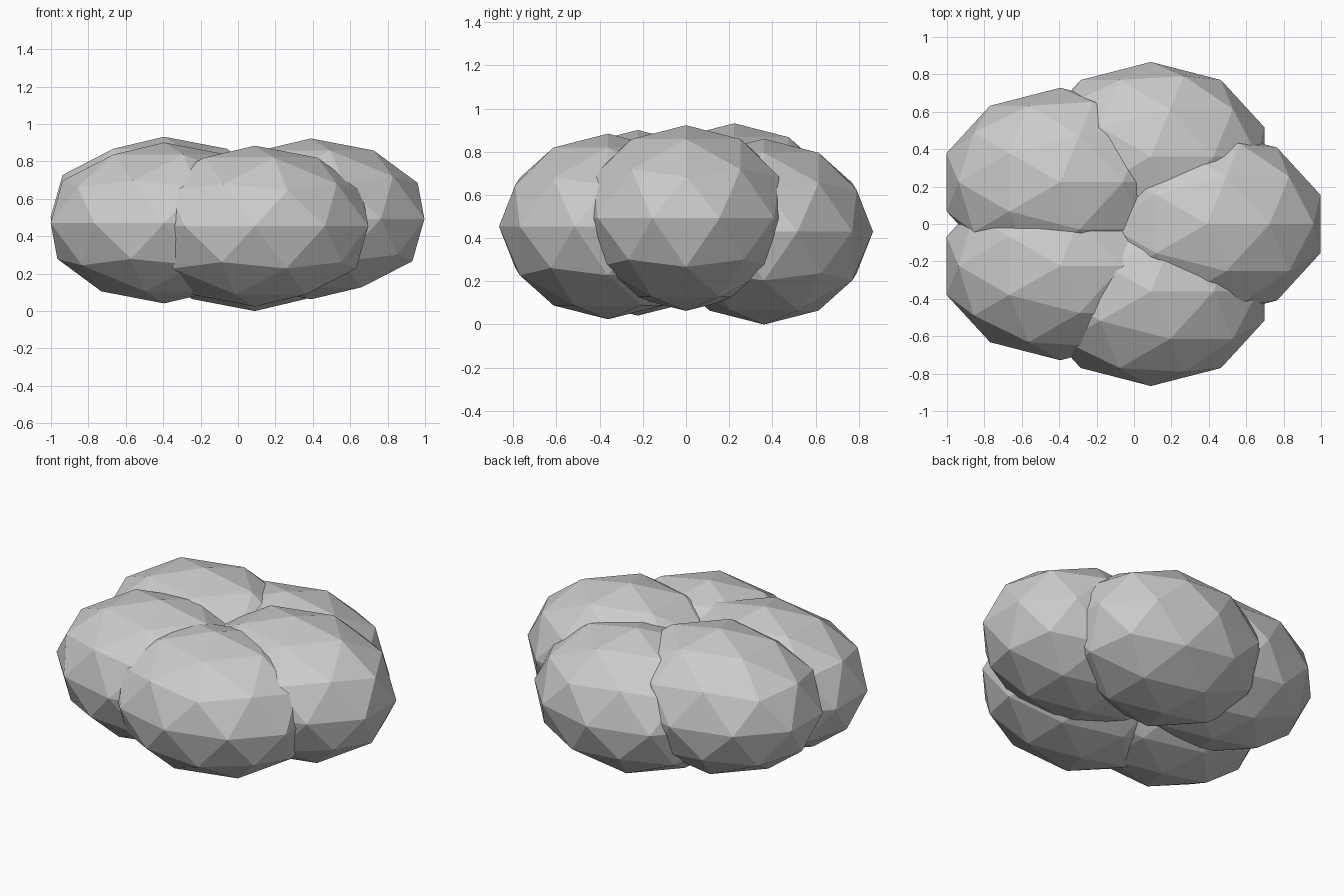
import bpy
from math import cos, sin, radians

if "Cube" in bpy.data.objects:
    bpy.data.objects.remove(bpy.data.objects["Cube"])

# Cluster of five flattened low-poly lobes on an oval ring
LOBE_SCALE = (0.638, 0.505, 0.43)
RING_X, RING_Y, OFFSET_X = 0.434, 0.38, -0.044
HEIGHTS = [0.493, 0.43, 0.502, 0.471, 0.454]   # centre height of each lobe


def add_lobe(index, height):
    a = radians(72 * index)
    bpy.ops.mesh.primitive_ico_sphere_add(
        subdivisions=2, radius=1,
        location=(OFFSET_X + RING_X * cos(a), RING_Y * sin(a), height))
    lobe = bpy.context.object
    lobe.name = f"lobe_{index + 1}"
    lobe.scale = LOBE_SCALE
    bpy.ops.object.transform_apply(location=False, rotation=False, scale=True)
    bpy.ops.object.shade_flat()


for i, h in enumerate(HEIGHTS):
    add_lobe(i, h)
